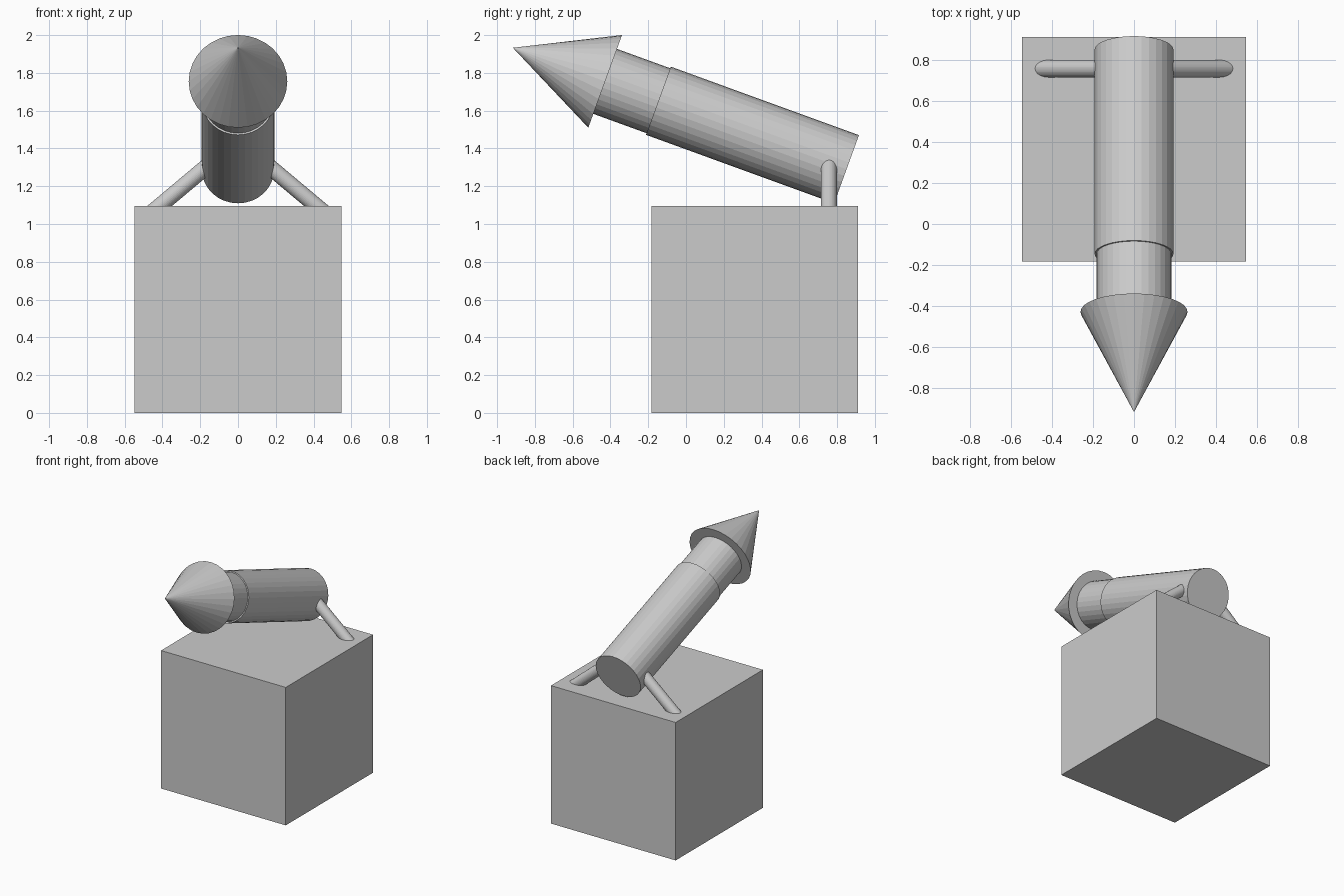
import bpy, math
from mathutils import Vector

if "Cube" in bpy.data.objects:
    bpy.data.objects.remove(bpy.data.objects["Cube"])

grey = bpy.data.materials.new("plain grey")
grey.diffuse_color = (0.6, 0.6, 0.6, 1)
grey.use_nodes = True
grey.node_tree.nodes["Principled BSDF"].inputs["Base Color"].default_value = grey.diffuse_color

TILT = math.radians(20)
TAIL = Vector((0, 0.85, 1.29))                       # centre of the tail disc
AXIS = Vector((0, -math.cos(TILT), math.sin(TILT)))  # tail to tip


def finish(name):
    ob = bpy.context.object
    ob.name = name
    ob.data.materials.append(grey)
    return ob


def rod(name, a, b, r1, r2, rotation):
    """Faceted cylinder or cone running from a to b."""
    a, b = Vector(a), Vector(b)
    bpy.ops.mesh.primitive_cone_add(vertices=32, radius1=r1, radius2=r2,
                                    depth=(b - a).length,
                                    location=(a + b) / 2, rotation=rotation)
    return finish(name)


def along(name, start, end, r1, r2):
    """Part of the rocket between two distances from the tail."""
    return rod(name, TAIL + AXIS * start, TAIL + AXIS * end, r1, r2,
               (math.pi / 2 - TILT, 0, 0))


# Base block
bpy.ops.mesh.primitive_cube_add(size=1.094, location=(0, 0.364, 0.547))
finish("base_block")

# Tilted rocket: body, slightly thinner neck, nose cone
along("body", 0, 1.06, 0.192, 0.192)
along("neck", 1.0, 1.36, 0.183, 0.183)
along("nose_cone", 1.36, 1.88, 0.261, 0)

# Pair of sloping struts from the block into the body
SLOPE = math.radians(40)
for side, label in ((-1, "left"), (1, "right")):
    foot = (side * 0.475, 0.757, 1.045)
    head = (side * 0.08, 0.757, 1.045 + 0.395 * math.tan(SLOPE))
    rod(label + "_strut", foot, head, 0.042, 0.042,
        (0, -side * (math.pi / 2 - SLOPE), 0))
